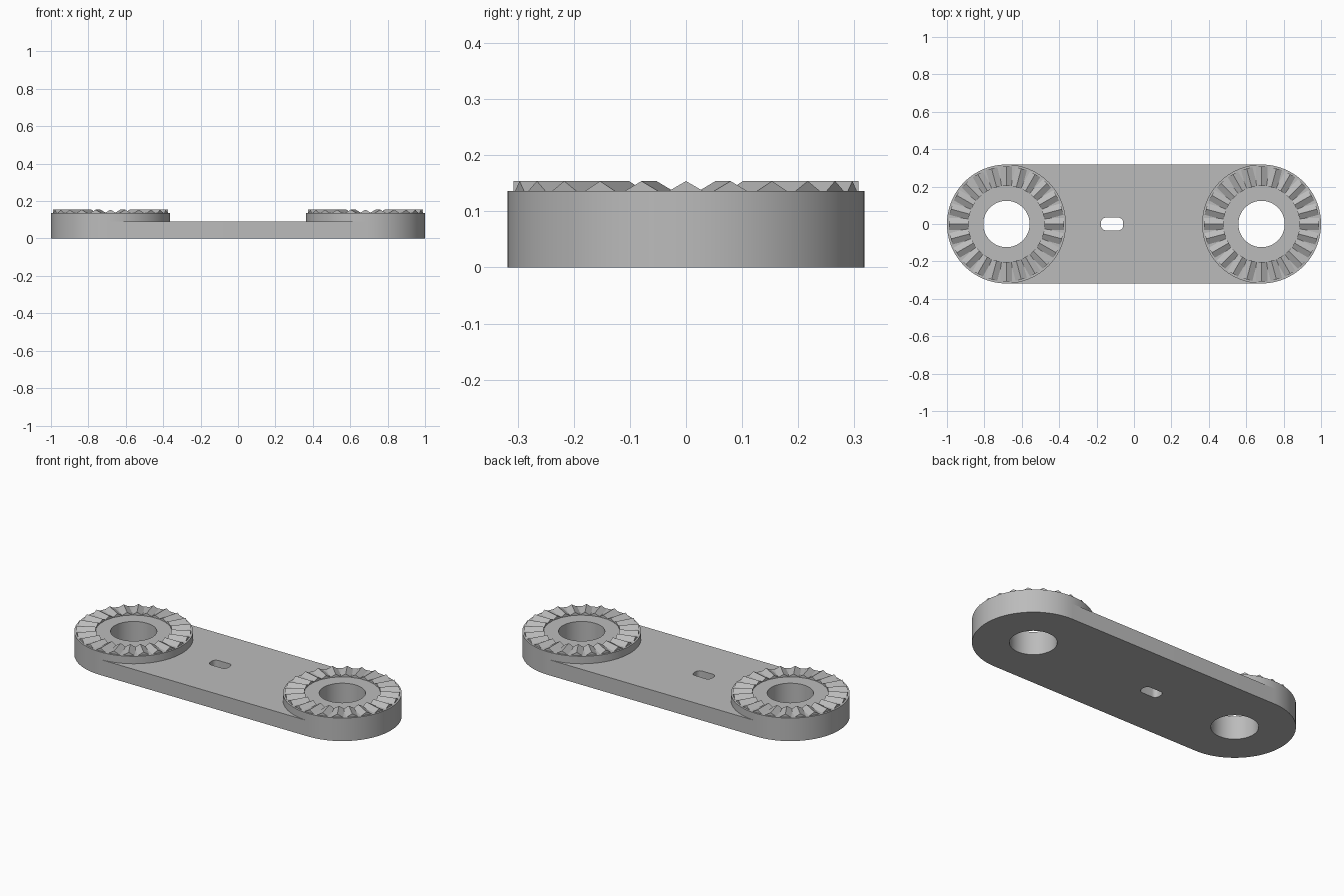
import bpy, bmesh
from math import sin, cos, pi, radians
from mathutils import Matrix, Vector

if "Cube" in bpy.data.objects:
    bpy.data.objects.remove(bpy.data.objects["Cube"], do_unlink=True)

END_X, END_R, HOLE_R = 0.682, 0.318, 0.124
PLATE_H, BOSS_H, TOOTH_TOP = 0.092, 0.136, 0.154
TOOTH_IN, TOOTH_OUT, TOOTH_HALF, TEETH = 0.203, 0.307, 0.031, 24
SEGMENTS = 96

grey = bpy.data.materials.new("plain grey")
grey.use_nodes = True
colour = (0.5, 0.5, 0.5, 1)
grey.diffuse_color = colour
grey.node_tree.nodes["Principled BSDF"].inputs["Base Color"].default_value = colour


def arc(cx, cy, r, start, end, steps):
    angles = [radians(start + (end - start) * i / steps) for i in range(steps + 1)]
    return [(cx + r * cos(a), cy + r * sin(a)) for a in angles]


def add_object(name, bm, smooth=True):
    bmesh.ops.remove_doubles(bm, verts=bm.verts, dist=0.00001)
    bmesh.ops.recalc_face_normals(bm, faces=bm.faces)
    mesh = bpy.data.meshes.new(name)
    bm.to_mesh(mesh)
    bm.free()
    mesh.materials.append(grey)
    obj = bpy.data.objects.new(name, mesh)
    bpy.context.collection.objects.link(obj)
    if smooth:
        bpy.ops.object.select_all(action='DESELECT')
        obj.select_set(True)
        bpy.context.view_layer.objects.active = obj
        bpy.ops.object.shade_smooth_by_angle(angle=radians(30))
    return obj


def extruded_plate(name, outlines, height):
    # Filled flat outlines (inner ones become holes), extruded up from z = 0
    curve = bpy.data.curves.new(name + " outline", 'CURVE')
    curve.dimensions, curve.fill_mode = '2D', 'BOTH'
    curve.extrude = height / 2
    for points in outlines:
        spline = curve.splines.new('POLY')
        spline.points.add(len(points) - 1)
        for p, (x, y) in zip(spline.points, points):
            p.co = (x, y, 0, 1)
        spline.use_cyclic_u = True
    temp = bpy.data.objects.new(name + " outline", curve)
    bpy.context.collection.objects.link(temp)
    mesh = bpy.data.meshes.new_from_object(
        temp.evaluated_get(bpy.context.evaluated_depsgraph_get()))
    bm = bmesh.new()
    bm.from_mesh(mesh)
    bmesh.ops.translate(bm, verts=bm.verts, vec=(0, 0, height / 2))
    bpy.data.objects.remove(temp)
    bpy.data.curves.remove(curve)
    bpy.data.meshes.remove(mesh)
    return add_object(name, bm)


# Link plate: rounded bar, two round holes and a small rounded slot
bar = arc(END_X, 0, END_R, -90, 90, 48) + arc(-END_X, 0, END_R, 90, 270, 48)
holes = [arc(s * END_X, 0, HOLE_R, 0, 360, SEGMENTS)[:-1] for s in (-1, 1)]
slot = []
for i, (sx, sy) in enumerate([(1, 1), (-1, 1), (-1, -1), (1, -1)]):
    slot += arc(-0.117 + sx * 0.034, sy * 0.009, 0.025, 90 * i, 90 * i + 90, 8)
extruded_plate("link_plate", [bar] + holes + [slot], PLATE_H)

for side, s in (("left", 1), ("right", -1)):
    centre = Vector((s * END_X, 0, 0))

    # Raised round boss with the hole through it
    bm = bmesh.new()
    profile = [(HOLE_R, PLATE_H), (HOLE_R, BOSS_H), (END_R, BOSS_H), (END_R, PLATE_H)]
    verts = [bm.verts.new((r, 0, z)) for r, z in profile]
    edges = [bm.edges.new(pair) for pair in zip(verts, verts[1:])]
    bmesh.ops.spin(bm, geom=verts + edges, cent=(0, 0, 0), axis=(0, 0, 1),
                   angle=2 * pi, steps=SEGMENTS)
    bmesh.ops.translate(bm, verts=bm.verts, vec=centre)
    add_object(side + "_boss", bm)

    # Ring of triangular locking teeth
    bm = bmesh.new()
    for i in range(TEETH):
        turn = Matrix.Translation(centre) @ Matrix.Rotation(2 * pi * i / TEETH, 4, 'Z')
        ends = [[bm.verts.new(turn @ Vector((r, y, z)))
                 for y, z in ((-TOOTH_HALF, BOSS_H), (TOOTH_HALF, BOSS_H), (0, TOOTH_TOP))]
                for r in (TOOTH_IN, TOOTH_OUT)]
        inner, outer = ends
        bm.faces.new(inner)
        bm.faces.new(outer)
        for k in range(3):
            n = (k + 1) % 3
            bm.faces.new((inner[k], inner[n], outer[n], outer[k]))
    add_object(side + "_teeth", bm, smooth=False)
